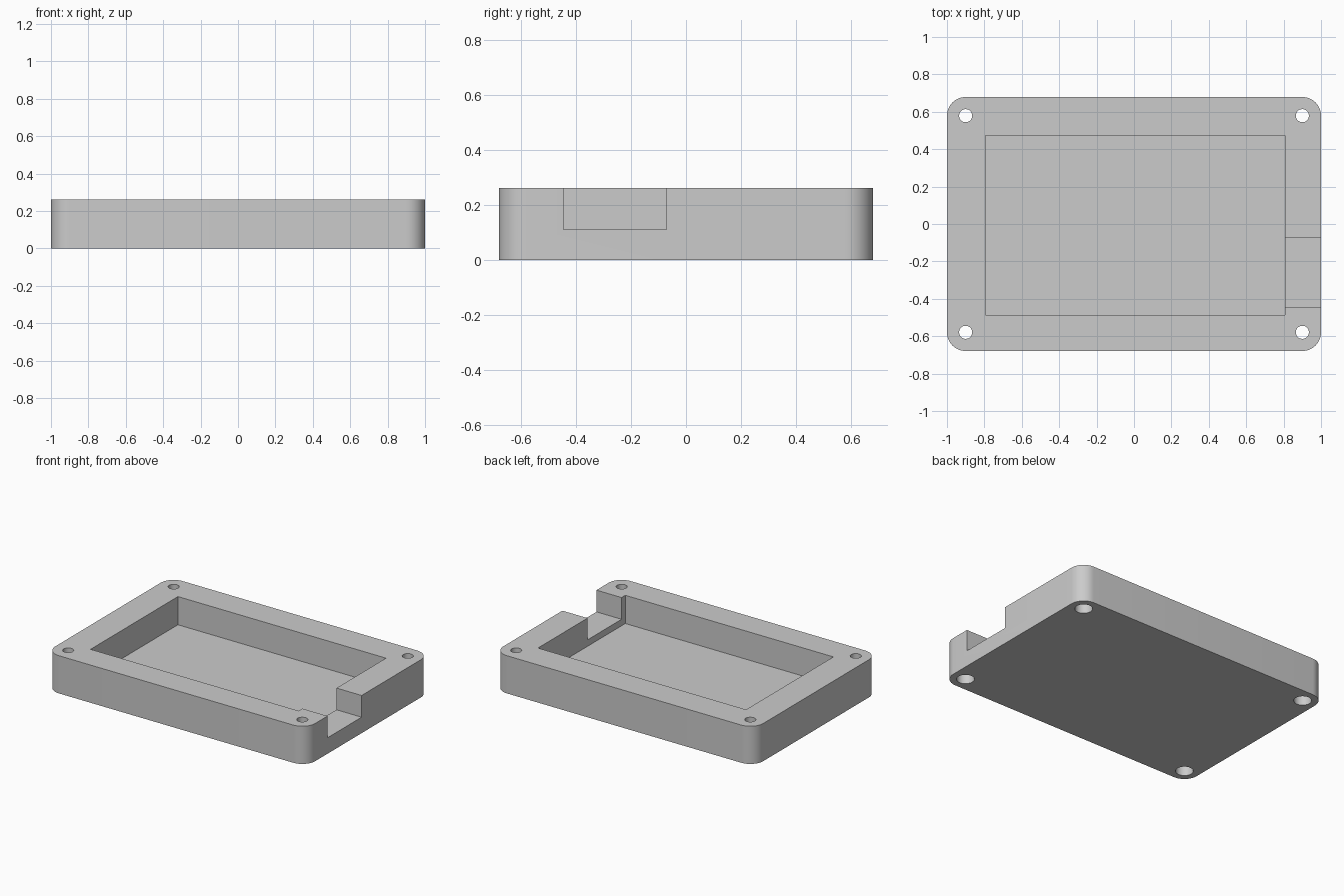
import bpy
import math

if "Cube" in bpy.data.objects:
    bpy.data.objects.remove(bpy.data.objects["Cube"])

L, W, H = 2.0, 1.358, 0.262      # overall size
R = 0.10                         # corner radius


def rounded_outline(hx, hy, r, steps=12):
    pts = []
    for i, (sx, sy) in enumerate([(1, 1), (-1, 1), (-1, -1), (1, -1)]):
        for k in range(steps + 1):
            a = math.pi / 2 * (i + k / steps)
            pts.append((sx * (hx - r) + r * math.cos(a),
                        sy * (hy - r) + r * math.sin(a)))
    return pts


def prism(name, pts, z0, z1):
    n = len(pts)
    verts = [(x, y, z) for z in (z0, z1) for x, y in pts]
    faces = [tuple(reversed(range(n))), tuple(range(n, 2 * n))]
    faces += [(i, (i + 1) % n, n + (i + 1) % n, n + i) for i in range(n)]
    mesh = bpy.data.meshes.new(name)
    mesh.from_pydata(verts, [], faces)
    ob = bpy.data.objects.new(name, mesh)
    bpy.context.collection.objects.link(ob)
    return ob


def box(name, x0, x1, y0, y1, z0, z1):
    return prism(name, [(x0, y0), (x1, y0), (x1, y1), (x0, y1)], z0, z1)


def circle(cx, cy, r, n=48):
    return [(cx + r * math.cos(2 * math.pi * i / n),
             cy + r * math.sin(2 * math.pi * i / n)) for i in range(n)]


def cut(target, cutter):
    mod = target.modifiers.new(cutter.name, 'BOOLEAN')
    mod.operation = 'DIFFERENCE'
    mod.solver = 'EXACT'
    mod.object = cutter
    bpy.context.view_layer.objects.active = target
    bpy.ops.object.modifier_apply(modifier=mod.name)
    bpy.data.objects.remove(cutter)


# Rounded tray body
tray = prism("enclosure_tray", rounded_outline(L / 2, W / 2, R), 0, H)

# Main cavity and the connector notch through the right wall
cut(tray, box("cavity", -0.793, 0.807, -0.486, 0.473, 0.066, H + 0.1))
cut(tray, box("notch", 0.7, 1.1, -0.445, -0.071, 0.111, H + 0.1))

# Corner screw holes, counterbored from below
for sx in (-1, 1):
    for sy in (-1, 1):
        x, y = sx * 0.9, sy * 0.579
        cut(tray, prism("screw_hole", circle(x, y, 0.035), -0.1, H + 0.1))
        cut(tray, prism("counterbore", circle(x, y, 0.056), -0.1, 0.09))

# Smooth the rounded walls, keep the edges sharp
bpy.ops.object.select_all(action='DESELECT')
tray.select_set(True)
bpy.context.view_layer.objects.active = tray
bpy.ops.object.shade_smooth_by_angle(angle=math.radians(30))
